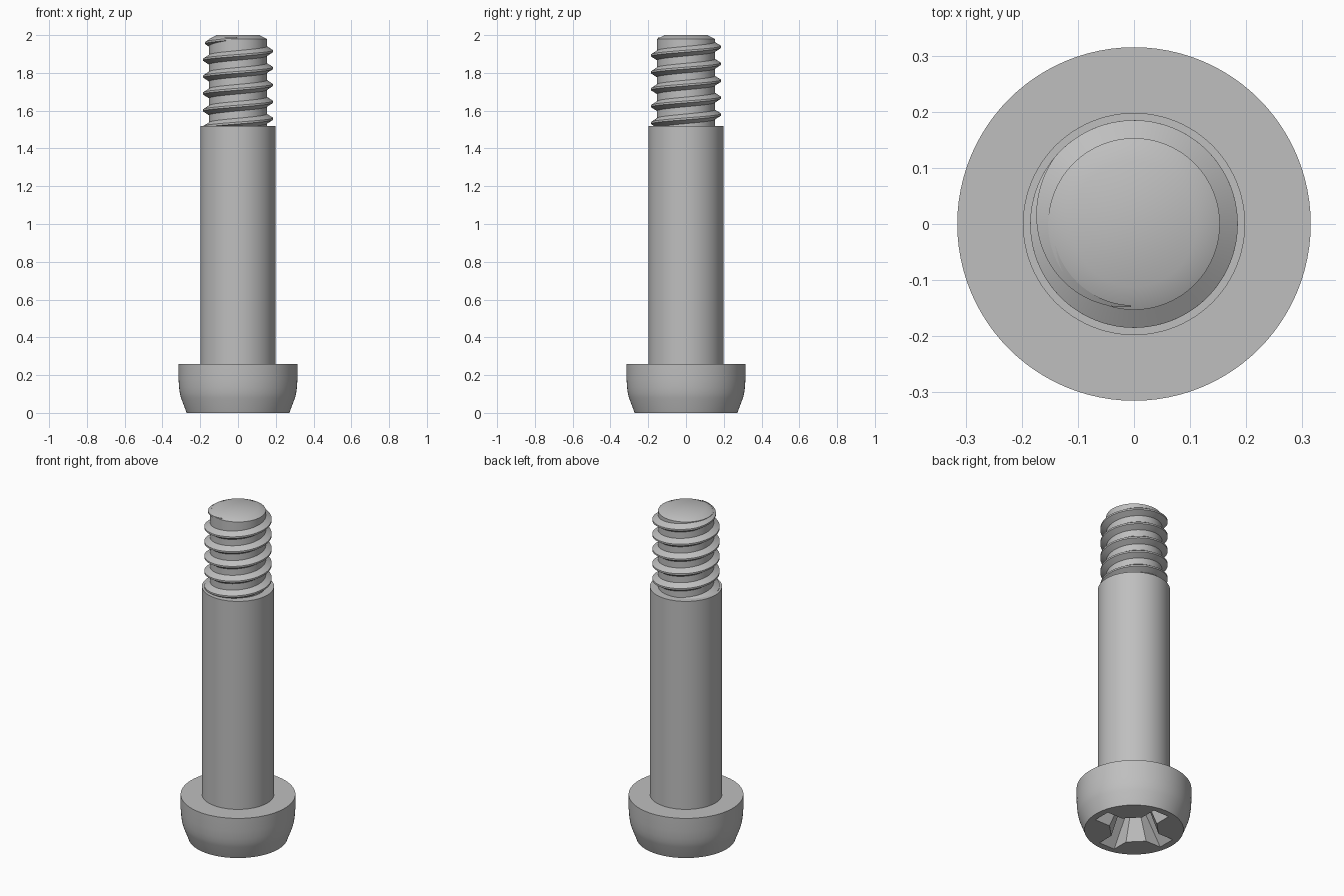
import bpy, bmesh, math
from mathutils import Matrix, Vector

if "Cube" in bpy.data.objects:
    bpy.data.objects.remove(bpy.data.objects["Cube"], do_unlink=True)

SEGMENTS = 96

steel = bpy.data.materials.new("grey_steel")
steel.use_nodes = True
grey = (0.52, 0.52, 0.52, 1)
steel.diffuse_color = grey
steel.node_tree.nodes["Principled BSDF"].inputs["Base Color"].default_value = grey


def make_object(name, bm):
    bmesh.ops.recalc_face_normals(bm, faces=bm.faces)
    mesh = bpy.data.meshes.new(name)
    bm.to_mesh(mesh)
    bm.free()
    mesh.materials.append(steel)
    obj = bpy.data.objects.new(name, mesh)
    bpy.context.collection.objects.link(obj)
    return obj


def activate(obj):
    bpy.ops.object.select_all(action='DESELECT')
    obj.select_set(True)
    bpy.context.view_layer.objects.active = obj


def smooth(obj):
    activate(obj)
    bpy.ops.object.shade_smooth_by_angle(angle=math.radians(30))


def loft(name, rings):
    """Skin closed rings of points together and cap both ends."""
    bm = bmesh.new()
    loops = [[bm.verts.new(p) for p in ring] for ring in rings]
    for low, high in zip(loops, loops[1:]):
        for i in range(len(low)):
            j = (i + 1) % len(low)
            bm.faces.new((low[i], low[j], high[j], high[i]))
    bm.faces.new(loops[0])
    bm.faces.new(loops[-1])
    return make_object(name, bm)


def lathe(name, profile):
    angles = [math.tau * i / SEGMENTS for i in range(SEGMENTS)]
    return loft(name, [[(r * math.cos(a), r * math.sin(a), z) for a in angles]
                       for r, z in profile])


def cross_ring(length, width, corner, z):
    """Four-armed outline with chamfered inner corners."""
    quarter = [(length, -width), (length, width), (corner, width), (width, corner)]
    turns = [Matrix.Rotation(k * math.pi / 2, 3, 'Z') for k in range(4)]
    return [turn @ Vector((x, y, z)) for turn in turns for x, y in quarter]


# Head, rounded towards its flat driving face
head = lathe("head", [(0.272, 0), (0.302, 0.08), (0.308, 0.105), (0.312, 0.135),
                      (0.315, 0.18), (0.315, 0.26)])

# Tapered cross recess in the driving face
cutter = loft("recess_cutter", [cross_ring(0.24, 0.054, 0.135, -0.01),
                                cross_ring(0.11, 0.035, 0.07, 0.16),
                                cross_ring(0.02, 0.006, 0.012, 0.19)])
cutter.hide_render = True
cut = head.modifiers.new("recess", 'BOOLEAN')
cut.operation = 'DIFFERENCE'
cut.solver = 'EXACT'
cut.object = cutter
activate(head)
bpy.ops.object.modifier_apply(modifier=cut.name)
bpy.data.objects.remove(cutter, do_unlink=True)
smooth(head)

# Plain shoulder
smooth(lathe("shank", [(0.198, 0.255), (0.198, 1.52)]))

# Core of the threaded end with chamfered tip
smooth(lathe("thread_core", [(0.153, 1.5), (0.153, 1.98), (0.112, 2.0)]))

# Right-handed helical ridge that fades into the core near the tip
PITCH = 0.0895
START, FADE, END = -5 * math.tau, math.radians(140), math.radians(268)
steps = int((END - START) / math.tau * SEGMENTS)
sections = []
for i in range(steps + 1):
    t = START + (END - START) * i / steps
    size = min(1, (END - t) / (END - FADE))
    z = 1.915 + PITCH * t / math.tau
    inner, outer = 0.145, 0.148 + 0.037 * size
    base = 0.005 + (outer - inner) * 0.64
    section = [(inner, -base), (outer, -0.005), (outer, 0.005), (inner, base)]
    sections.append([(r * math.cos(t), r * math.sin(t), z + dz) for r, dz in section])
smooth(loft("thread", sections))
